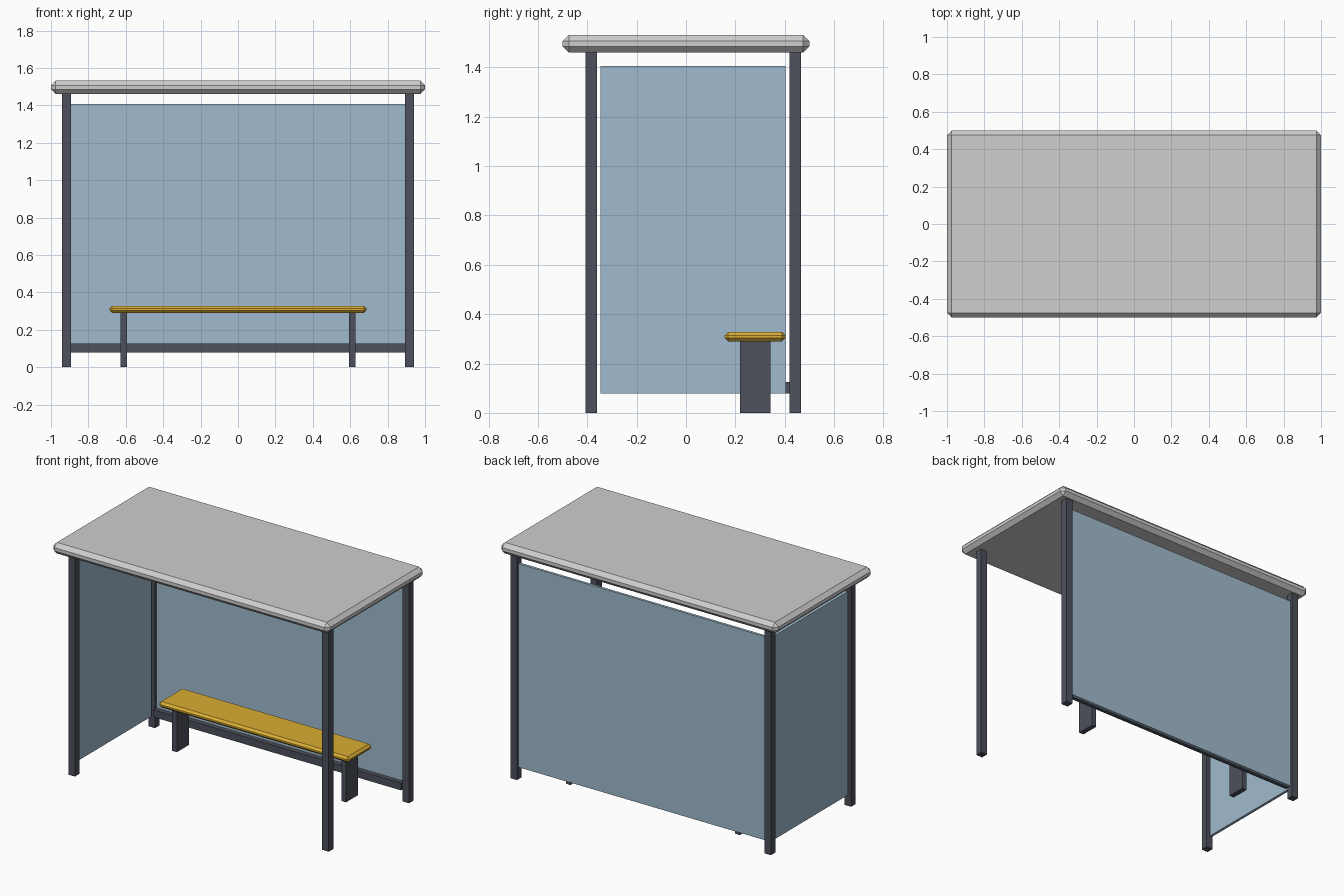
import bpy
import bmesh
from mathutils import Vector

default = bpy.data.objects.get("Cube")
if default:
    bpy.data.objects.remove(default, do_unlink=True)


def material(name, rgb):
    mat = bpy.data.materials.new(name)
    mat.use_nodes = True
    colour = (*rgb, 1)
    mat.diffuse_color = colour
    for node in mat.node_tree.nodes:
        if node.type == 'BSDF_PRINCIPLED':
            node.inputs["Base Color"].default_value = colour
    return mat


roof_grey = material("roof grey", (0.62, 0.62, 0.62))
glass_blue = material("glass blue", (0.35, 0.50, 0.62))
frame_dark = material("frame dark grey", (0.074, 0.082, 0.105))
seat_yellow = material("seat yellow", (0.70, 0.42, 0.035))


def box(name, low, high, mat, chamfer=0):
    """Box between two corners, with an optional flat chamfer."""
    low, high = Vector(low), Vector(high)
    size, centre = high - low, (low + high) / 2
    bm = bmesh.new()
    bmesh.ops.create_cube(bm, size=1)
    bmesh.ops.scale(bm, vec=size, verts=bm.verts)
    mesh = bpy.data.meshes.new(name)
    bm.to_mesh(mesh)
    bm.free()
    mesh.materials.append(mat)
    obj = bpy.data.objects.new(name, mesh)
    obj.location = centre
    bpy.context.collection.objects.link(obj)
    if chamfer:
        mod = obj.modifiers.new("chamfer", 'BEVEL')
        mod.width = chamfer
        mod.segments = 1
    return obj


POST_IN, POST_OUT = 0.893, 0.94
ROOF_BOTTOM, ROOF_TOP = 1.46, 1.532
PANEL_BOTTOM, PANEL_TOP = 0.078, 1.406

# Roof slab
box("roof", (-1, -0.5, ROOF_BOTTOM), (1, 0.5, ROOF_TOP), roof_grey, 0.025)

# Four posts and two bench legs
for side, sign in (("right", -1), ("left", 1)):
    x0, x1 = sorted((sign * POST_IN, sign * POST_OUT))
    for end, y0 in (("front", -0.407), ("back", 0.42)):
        box(f"{end}_{side}_post", (x0, y0, 0), (x1, y0 + 0.047, ROOF_BOTTOM), frame_dark)
    x = sign * 0.611
    box(f"{side}_bench_leg", (x - 0.017, 0.218, 0), (x + 0.017, 0.342, 0.291), frame_dark)

# Glass panels
box("back_panel", (-POST_IN, 0.435, PANEL_BOTTOM), (POST_IN, 0.452, PANEL_TOP), glass_blue)
box("side_panel", (-0.926, -0.346, PANEL_BOTTOM), (-0.908, 0.404, PANEL_TOP), glass_blue)

# Rail along the foot of the back panel
box("back_rail", (-POST_IN, 0.404, PANEL_BOTTOM), (POST_IN, 0.435, 0.126), frame_dark)

# Bench
box("bench_seat", (-0.687, 0.157, 0.29), (0.687, 0.403, 0.328), seat_yellow, 0.014)
